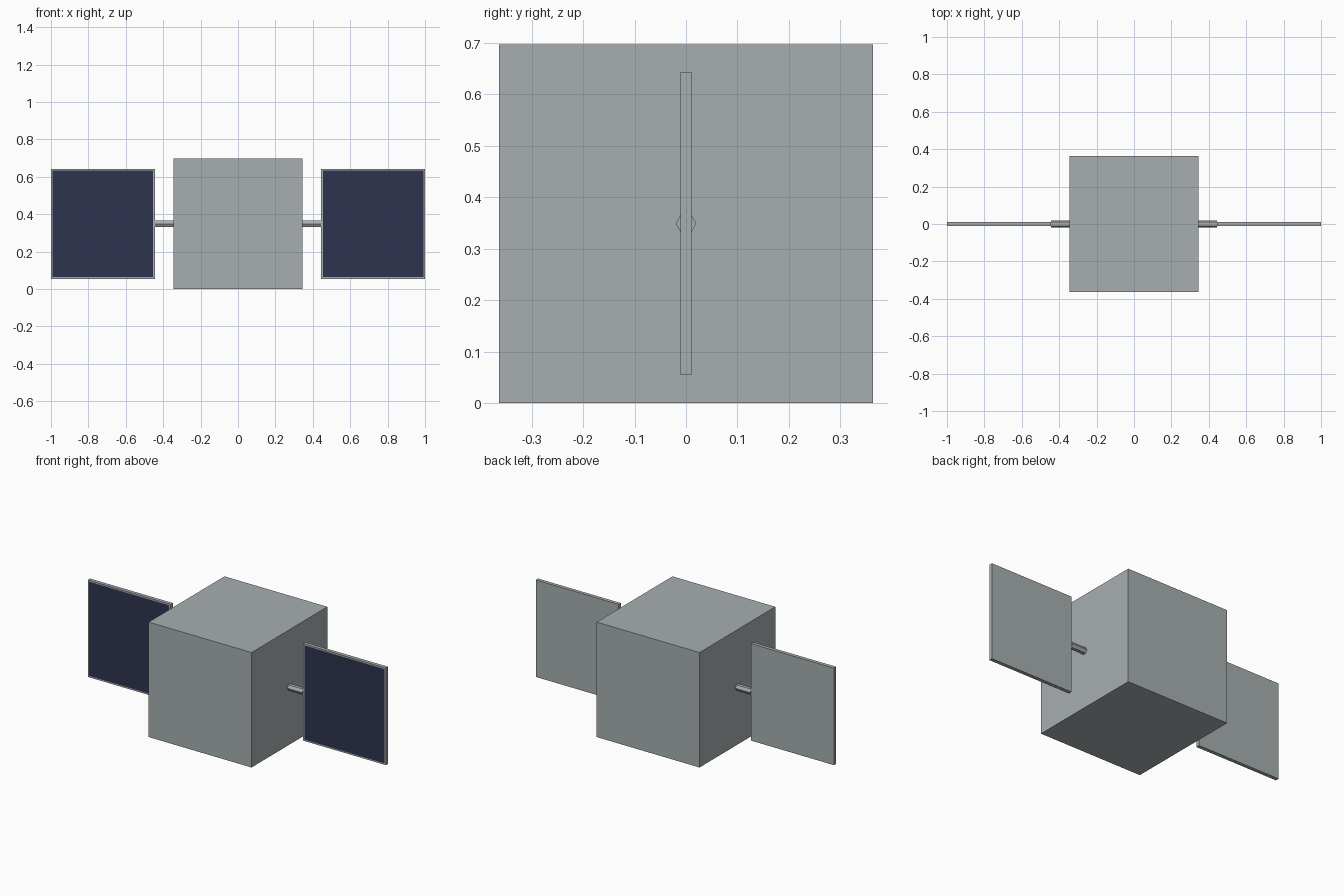
import bpy, bmesh
from math import radians
from mathutils import Matrix, Vector

cube = bpy.data.objects.get("Cube")
if cube:
    bpy.data.objects.remove(cube, do_unlink=True)


def make_material(name, rgb):
    mat = bpy.data.materials.new(name)
    mat.use_nodes = True
    color = (*rgb, 1)
    mat.diffuse_color = color
    mat.node_tree.nodes["Principled BSDF"].inputs["Base Color"].default_value = color
    return mat


grey = make_material("hull grey", (0.39, 0.43, 0.435))
navy = make_material("panel navy", (0.026, 0.034, 0.078))

MID_Z = 0.349
BODY = Vector((0.69, 0.726, 0.697))
PANEL = Vector((0.555, 0.022, 0.588))
STRUT_LENGTH = 0.10


def finish(name, bm, location, materials):
    mesh = bpy.data.meshes.new(name)
    bm.to_mesh(mesh)
    bm.free()
    for mat in materials:
        mesh.materials.append(mat)
    obj = bpy.data.objects.new(name, mesh)
    obj.location = location
    bpy.context.collection.objects.link(obj)


def box(size):
    bm = bmesh.new()
    bmesh.ops.create_cube(bm, size=1)
    bmesh.ops.scale(bm, vec=size, verts=bm.verts)
    bm.normal_update()
    return bm


# Central body
finish("body", box(BODY), (0, 0, BODY.z / 2), [grey])

for side, sign in (("left", 1), ("right", -1)):
    # Hexagonal strut between the body and the panel
    bm = bmesh.new()
    bmesh.ops.create_cone(bm, cap_ends=True, segments=6, radius1=0.02, radius2=0.02,
                          depth=STRUT_LENGTH,
                          matrix=Matrix.Rotation(radians(90), 4, "Y"))
    finish(side + "_strut", bm,
           (sign * (BODY.x + STRUT_LENGTH) / 2, 0, MID_Z), [grey])

    # Panel with a navy face framed on the front
    bm = box(PANEL)
    front = [f for f in bm.faces if f.normal.y < -0.9]
    bmesh.ops.inset_region(bm, faces=front, thickness=0.012)
    front[0].material_index = 1
    finish(side + "_panel", bm,
           (sign * (1 - PANEL.x / 2), 0, MID_Z), [grey, navy])
